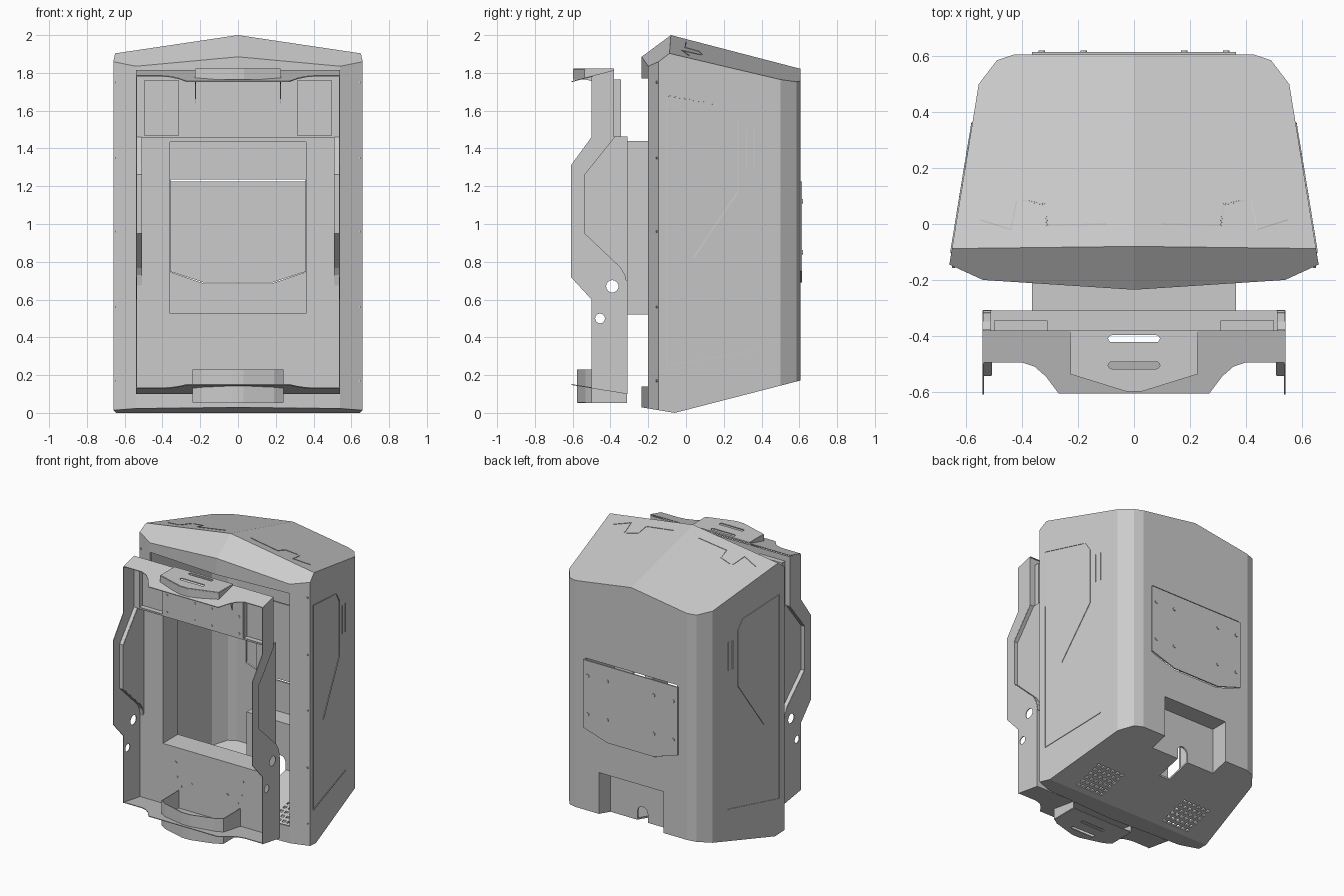
import bpy, bmesh, math
from mathutils import Vector

if "Cube" in bpy.data.objects:
    bpy.data.objects.remove(bpy.data.objects["Cube"], do_unlink=True)

grey = bpy.data.materials.new("sheet_metal_grey")
grey.use_nodes = True
grey.diffuse_color = (0.6, 0.6, 0.6, 1)
grey.node_tree.nodes["Principled BSDF"].inputs["Base Color"].default_value = (0.6, 0.6, 0.6, 1)


def finish(name, bm):
    bmesh.ops.recalc_face_normals(bm, faces=bm.faces)
    mesh = bpy.data.meshes.new(name)
    bm.to_mesh(mesh)
    bm.free()
    mesh.materials.append(grey)
    ob = bpy.data.objects.new(name, mesh)
    bpy.context.collection.objects.link(ob)
    return ob


def slab(name, pts, vec):
    """Flat outline swept along a vector."""
    bm = bmesh.new()
    low = [bm.verts.new(p) for p in pts]
    high = [bm.verts.new(Vector(p) + Vector(vec)) for p in pts]
    bm.faces.new(low)
    bm.faces.new(high)
    for i in range(len(pts)):
        j = (i + 1) % len(pts)
        bm.faces.new((low[i], low[j], high[j], high[i]))
    return finish(name, bm)


def prism(name, pts, axis, lo, hi):
    """2D outline extruded along one axis."""
    place = {"x": lambda a, b: (lo, a, b), "y": lambda a, b: (a, lo, b), "z": lambda a, b: (a, b, lo)}[axis]
    vec = [0, 0, 0]
    vec["xyz".index(axis)] = hi - lo
    return slab(name, [place(*p) for p in pts], vec)


def box(name, x, y, z):
    return prism(name, [(x[0], y[0]), (x[1], y[0]), (x[1], y[1]), (x[0], y[1])], "z", *z)


def apply(ob, mod):
    bpy.context.view_layer.objects.active = ob
    bpy.ops.object.modifier_apply(modifier=mod.name)


def ribbon(name, path, vec, thick=0.006):
    """Thin strip following a path."""
    bm = bmesh.new()
    pairs = [(bm.verts.new(p), bm.verts.new(Vector(p) + Vector(vec))) for p in path]
    for (a, b), (c, d) in zip(pairs, pairs[1:]):
        bm.faces.new((a, c, d, b))
    ob = finish(name, bm)
    mod = ob.modifiers.new("thickness", "SOLIDIFY")
    mod.thickness, mod.offset = thick, 0
    apply(ob, mod)
    return ob


def cut(ob, cutter):
    mod = ob.modifiers.new("cut", "BOOLEAN")
    mod.operation, mod.solver, mod.object = "DIFFERENCE", "EXACT", cutter
    apply(ob, mod)
    bpy.data.objects.remove(cutter, do_unlink=True)


def mirror(half):
    return half + [(-x, y) for x, y in reversed(half) if x > 0]


def disc(r, a, b, n=16):
    return [(a + r * math.cos(i * math.tau / n), b + r * math.sin(i * math.tau / n)) for i in range(n)]


def capsule(w, r, cy):
    end = [math.radians(t) for t in range(-90, 91, 30)]
    right = [(w + r * math.cos(t), cy + r * math.sin(t)) for t in end]
    return right + [(-x, 2 * cy - y) for x, y in right]


# Cabinet shell: tapered plan trimmed by roof, hood and floor planes
plan = mirror([(0, -.235), (.54, -.2), (.66, -.145), (.555, .5), (.49, .585), (.43, .605)])


def hull(name, t):
    ob = prism(name, [(x * (1 - t / .6), y - t * (1 if y > 0.3 else -1)) for x, y in plan], "z", -.2, 2.2)
    top, foot = Vector((0, -.08, 2)), Vector((0, -.06, 0))
    planes = [(top, (s * .152, .26, 1)) for s in (1, -1)] + [(top, (s * .14, -.742, 1)) for s in (1, -1)]
    planes += [(foot, (0, .2576, -1)), (foot, (0, -.167, -1))]
    bm = bmesh.new()
    bm.from_mesh(ob.data)
    for p, n in planes:
        n = Vector(n).normalized()
        bmesh.ops.bisect_plane(bm, geom=bm.verts[:] + bm.edges[:] + bm.faces[:], dist=1e-5,
                               plane_co=p - n * t, plane_no=n, clear_outer=True)
        bmesh.ops.holes_fill(bm, edges=bm.edges[:], sides=0)
    bmesh.ops.recalc_face_normals(bm, faces=bm.faces)
    bm.to_mesh(ob.data)
    bm.free()
    return ob


shell = hull("cabinet_shell", 0)
cut(shell, box("notch", (-.25, .25), (.48, .8), (-.1, .46)))
core = hull("core", .012)
cut(core, box("notch_walls", (-.262, .262), (.468, .8), (-.1, .472)))
cut(shell, core)
cut(shell, box("front_opening", (-.54, .54), (-.4, -.1), (.14, 1.77)))
cut(shell, prism("window", mirror([(0, .685), (.18, .685), (.355, .745), (.355, 1.235)]), "y", .55, .7))
arch = [(-.04, 0), (.04, 0)] + [(.04 * math.cos(a), .2 + .04 * math.sin(a))
                                for a in [i * math.pi / 8 for i in range(9)]]
cut(shell, prism("cable_arch", arch, "y", .3, .55))

# Floor vents
bm = bmesh.new()
for s in (-1, 1):
    for i in range(6):
        for j in range(6):
            c = bmesh.ops.create_cube(bm, size=1)["verts"]
            bmesh.ops.scale(bm, vec=(.024, .02, .3), verts=c)
            bmesh.ops.translate(bm, vec=(s * (.26 + .038 * i), -.01 + .04 * j, 0), verts=c)
cut(shell, finish("vents", bm))

# Rear access panel with bolts
prism("rear_panel", mirror([(0, .69), (.18, .69), (.365, .75), (.365, 1.225)]), "y", .606, .615)
for x in (-.33, -.18, .18, .33):
    for z in (.85, 1.12):
        prism("rear_bolt", disc(.012, x, z), "y", .612, .62)

# Side door seams and roof seams
def wall(y, z, s):
    return (s * (.66 - .163 * (y + .145)), y, z)


def roof(x, y, s):
    return (s * x, y, 2 - .152 * x - .26 * (y + .08))


for s in (-1, 1):
    for path in ([(-.1, .25), (-.1, 1.68), (.23, 1.62), (.275, 1.55), (.275, 1.17), (.04, .82)],
                 [(-.1, .25), (.36, .33)], [(.32, 1.3), (.32, 1.5)], [(.36, 1.3), (.36, 1.5)]):
        ribbon("side_seam", [wall(y, z, s) for y, z in path], (s * .004, 0, 0))
    for path in ([(.55, .015), (.44, -.02), (.42, .08)], [(.4, .085), (.32, .07), (.31, -.005), (.1, 0)]):
        ribbon("roof_seam", [roof(x, y, s) for x, y in path], (0, 0, .003))
    for z in (.17, .56, .96, 1.35, 1.75):
        prism("strip_bolt", disc(.006, s * .645, z, 8), "y", -.158, -.15)

# Window tunnel between bezel and cabinet
tunnel = box("window_tunnel", (-.365, .365), (-.31, -.15), (.52, 1.44))
cut(tunnel, box("tunnel_bore", (-.36, .36), (-.4, 0), (.525, 1.435)))

# Front bezel: lower face with opening, upper face with recessed pockets
face = box("bezel_face", (-.51, .51), (-.316, -.31), (.1, 1.46))
cut(face, box("bezel_opening", (-.36, .36), (-.4, -.2), (.525, 1.435)))
upper = box("bezel_upper_panel", (-.537, .537), (-.386, -.38), (1.46, 1.805))
box("bezel_ledge", (-.51, .51), (-.384, -.31), (1.455, 1.462))
for s in (-1, 1):
    x = sorted((s * .31, s * .5))
    cut(upper, box("pocket_hole", x, (-.5, -.2), (1.465, 1.76)))
    pocket = box("bezel_pocket", x, (-.384, -.345), (1.462, 1.765))
    cut(pocket, box("pocket_bore", (x[0] + .005, x[1] - .005), (-.5, -.35), (1.468, 1.76)))
    for a, z in ((.26, .42), (.25, .32), (.22, .26), (.14, .3)):
        prism("bezel_bolt", disc(.008, s * a, z, 8), "y", -.32, -.314)
    for a, z in ((.065, 1.69), (.065, 1.64), (.065, 1.61), (.065, 1.49), (.28, 1.61), (.28, 1.49)):
        prism("bezel_bolt", disc(.008, s * a, z, 8), "y", -.39, -.384)

# Side cheeks with stepped-in recess
outline = [(-.38, 1.81), (-.5, 1.78), (-.5, 1.46), (-.61, 1.31), (-.61, .72), (-.5, .6), (-.5, .13),
           (-.31, .1), (-.31, 1.46), (-.38, 1.46)]
recess = [(-.38, 1.46), (-.54, 1.26), (-.54, .95), (-.35, .77), (-.325, .73), (-.31, .66)]
for s in (-1, 1):
    cheek = prism("side_cheek", outline, "x", s * .536, s * .541)
    cut(cheek, prism("recess_hole", recess + [(-.2, .66), (-.2, 1.47), (-.38, 1.47)], "x", s * .4, s * .6))
    plate = prism("cheek_recess", recess + [(-.31, 1.46)], "x", s * .508, s * .513)
    ribbon("cheek_recess_wall", [(s * .51, y, z) for y, z in recess], (s * .03, 0, 0))
    for part in (cheek, plate):
        cut(part, prism("round_hole", disc(.033, -.39, .67), "x", s * .4, s * .6))
    cut(cheek, prism("small_hole", disc(.026, -.455, .5), "x", s * .4, s * .6))
    box("cheek_fold", sorted((s * .51, s * .54)), (-.316, -.31), (.1, .7))

# Flared slanted sheets at top and bottom of the bezel
def flare(name, back, height):
    half = [(0, back), (.54, back), (.54, -.495), (.4, -.495), (.355, -.51), (.315, -.545), (.27, -.605), (0, -.605)]
    ob = slab(name, [(x, y, height(y)) for x, y in mirror(half)], (0, 0, .005))
    cut(ob, prism("slot", capsule(.08, .0125, -.41), "z", -.1, 2.2))


flare("top_flare", -.38, lambda y: 1.81 + .26 * (y + .38))
flare("bottom_flare", -.31, lambda y: .1 - .16 * (y + .31))

# Slotted handles: plate plus rim
def handle(name, half, z, rim):
    pts = mirror(half)
    tray = prism(name + "_plate", pts, "z", z, z + .006)
    for y in (-.41, -.505):
        cut(tray, prism("slot", capsule(.08, .0125, y), "z", z - .1, z + .1))
    ribbon(name + "_rim", [(x, y, z + .003) for x, y in half + [(-x, y) for x, y in reversed(half)]], (0, 0, rim))


handle("top_handle", [(.225, -.38), (.225, -.535), (.03, -.595)], 1.816, -.055)
handle("bottom_handle", [(.238, -.312), (.238, -.5), (.19, -.53), (.03, -.575)], .052, .175)
for s in (-1, 1):
    prism("handle_gusset", [(-.38, 1.62), (-.38, 1.82), (-.535, 1.82), (-.535, 1.765), (-.42, 1.74)],
          "x", s * .222, s * .227)
